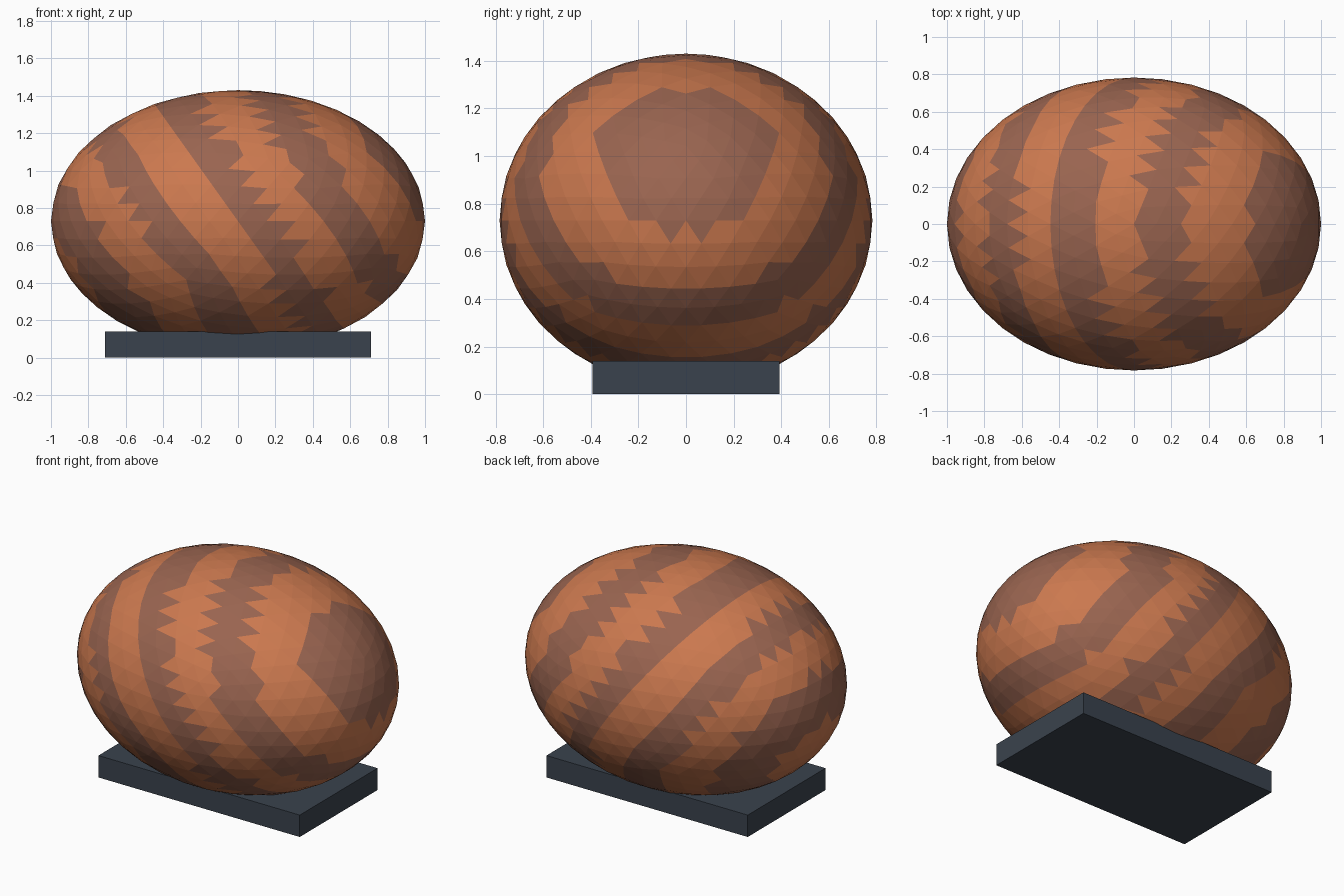
import bpy, bmesh, math

if "Cube" in bpy.data.objects:
    bpy.data.objects.remove(bpy.data.objects["Cube"])


def material(name, rgb):
    m = bpy.data.materials.new(name)
    m.diffuse_color = (*rgb, 1)
    m.use_nodes = True
    m.node_tree.nodes["Principled BSDF"].inputs["Base Color"].default_value = m.diffuse_color
    return m


orange = material("burnt orange", (0.60, 0.19, 0.078))
brown = material("dusty brown", (0.32, 0.128, 0.080))
slate = material("dark slate", (0.042, 0.055, 0.075))

# Faceted ellipsoid body
CZ, RX, RY, RZ = 0.73, 1.0, 0.783, 0.70
bpy.ops.mesh.primitive_ico_sphere_add(subdivisions=4, radius=1)
body = bpy.context.object
body.name = "striped_body"
me = body.data
for v in me.vertices:
    v.co = (v.co.x * RX, v.co.y * RY, v.co.z * RZ + CZ)
me.update()
me.materials.append(orange)
me.materials.append(brown)

# Slanted stripes, chosen per face from its centre
PERIOD, SLANT, START = 0.496, 0.65, -0.03
for p in me.polygons:
    p.use_smooth = False
    u = p.center.x + SLANT * (p.center.z - CZ)
    p.material_index = int(math.sin(2 * math.pi * (u - START) / PERIOD) > 0)

# Rectangular base block
bpy.ops.mesh.primitive_cube_add(size=1, location=(0, 0, 0.07))
base = bpy.context.object
base.name = "base_block"
base.scale = (1.424, 0.786, 0.14)
base.data.materials.append(slate)
